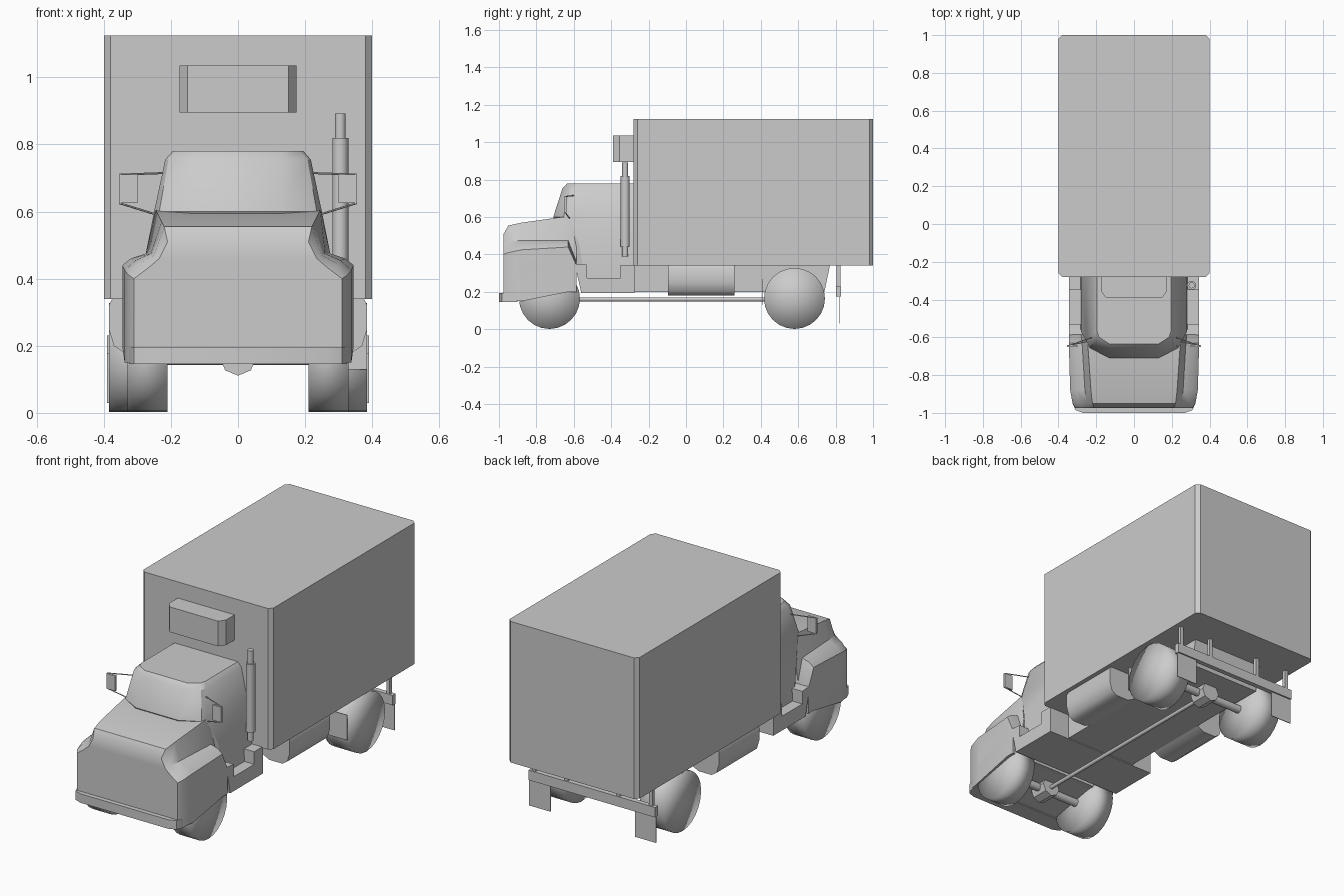
import bpy, bmesh, math
from mathutils import Vector

cube = bpy.data.objects.get("Cube")
if cube:
    bpy.data.objects.remove(cube, do_unlink=True)

# One flat paint for the whole truck
grey = bpy.data.materials.new("light_grey")
grey.use_nodes = True
colour = (0.6, 0.6, 0.6, 1)
grey.diffuse_color = colour
grey.node_tree.nodes["Principled BSDF"].inputs["Base Color"].default_value = colour


def finish(name, bm, smooth=None, bevel=0, segments=2):
    bmesh.ops.recalc_face_normals(bm, faces=bm.faces)
    mesh = bpy.data.meshes.new(name)
    bm.to_mesh(mesh)
    bm.free()
    mesh.materials.append(grey)
    ob = bpy.data.objects.new(name, mesh)
    bpy.context.collection.objects.link(ob)
    if bevel:
        mod = ob.modifiers.new("round", "BEVEL")
        mod.width, mod.segments = bevel, segments
        mod.limit_method = "ANGLE"
    if smooth:
        bpy.ops.object.select_all(action="DESELECT")
        bpy.context.view_layer.objects.active = ob
        ob.select_set(True)
        bpy.ops.object.shade_smooth_by_angle(angle=math.radians(smooth))
    return ob


def box(name, x, y, z, **kw):
    """Box from three (low, high) ranges."""
    bm = bmesh.new()
    bmesh.ops.create_cube(bm, size=1)
    for v in bm.verts:
        v.co = [(a + b) / 2 + c * (b - a) for (a, b), c in zip((x, y, z), v.co)]
    return finish(name, bm, **kw)


def loft(name, rings, **kw):
    """Closed solid through rings that all have the same point count."""
    bm = bmesh.new()
    rows = [[bm.verts.new(p) for p in ring] for ring in rings]
    n = len(rows[0])
    for a, b in zip(rows, rows[1:]):
        for i in range(n):
            j = (i + 1) % n
            bm.faces.new((a[i], a[j], b[j], b[i]))
    bm.faces.new(rows[0])
    bm.faces.new(rows[-1])
    return finish(name, bm, **kw)


def across(name, profile, x0, x1, **kw):
    """Side profile (y, z) extruded across x."""
    return loft(name, [[(x, y, z) for y, z in profile] for x in (x0, x1)], **kw)


def upright(name, outline, z0, z1, **kw):
    """Plan outline (x, y), mirrored to -x, extruded up z."""
    full = outline + [(-x, y) for x, y in reversed(outline)]
    return loft(name, [[(x, y, z) for x, y in full] for z in (z0, z1)], **kw)


def rod(name, start, end, radius, sides=12, smooth=40, radius_end=None):
    a, b = Vector(start), Vector(end)
    bm = bmesh.new()
    bmesh.ops.create_cone(bm, cap_ends=True, cap_tris=True, segments=sides, radius1=radius,
                          radius2=radius if radius_end is None else radius_end,
                          depth=(b - a).length)
    turn = (b - a).to_track_quat("Z", "Y")
    for v in bm.verts:
        v.co = turn @ v.co + (a + b) / 2
    return finish(name, bm, smooth=smooth)


FRONT_AXLE, REAR_AXLE, HUB = -0.73, 0.58, 0.165

# Cargo box with chamfered upright corners
upright("cargo_box", [(0.38, -0.28), (0.4, -0.26), (0.4, 0.98), (0.38, 1.0)], 0.34, 1.125)
upright("cooling_unit", [(0.15, -0.39), (0.175, -0.355), (0.175, -0.27)], 0.895, 1.035)

# Hood and fenders, lofted from nose to door
hood_sections = {
    -0.975: [(0.31, 0.15), (0.31, 0.40), (0.27, 0.43), (0.235, 0.46), (0.21, 0.51)],
    -0.95: [(0.325, 0.15), (0.325, 0.41), (0.295, 0.445), (0.25, 0.47), (0.22, 0.555)],
    -0.88: [(0.338, 0.15), (0.338, 0.425), (0.305, 0.455), (0.26, 0.475), (0.228, 0.57)],
    -0.63: [(0.345, 0.2), (0.345, 0.44), (0.32, 0.46), (0.275, 0.475), (0.245, 0.605)],
    -0.585: [(0.345, 0.2), (0.345, 0.34), (0.32, 0.35), (0.28, 0.36), (0.245, 0.605)],
}
hood = loft("hood", [[(x, y, z) for x, z in half] + [(-x, y, z) for x, z in reversed(half)]
                     for y, half in hood_sections.items()], smooth=35)
arch = rod("wheel_arch_cutter", (-0.5, FRONT_AXLE, HUB), (0.5, FRONT_AXLE, HUB), 0.172, 32)
arch.hide_render = True
arch.hide_viewport = True
cut = hood.modifiers.new("wheel_arch", "BOOLEAN")
cut.operation, cut.object, cut.solver = "DIFFERENCE", arch, "EXACT"

# Cab, lofted upward: height, half width, corner x, corner y, middle y
cab_rings = []
for z, wide, corner, side_y, front_y in [
        (0.25, 0.285, 0.27, -0.57, -0.57), (0.45, 0.28, 0.26, -0.6, -0.61),
        (0.6, 0.25, 0.235, -0.655, -0.71), (0.755, 0.217, 0.207, -0.62, -0.66),
        (0.78, 0.195, 0.185, -0.6, -0.635)]:
    half = [(0.13, front_y), (corner, side_y), (wide, side_y + 0.03), (wide, -0.275)]
    cab_rings.append([(x, y, z) for x, y in half + [(-x, y) for x, y in reversed(half)]])
loft("cab", cab_rings, smooth=30)

# Bumper and stepped sills
upright("front_bumper", [(0.27, -1.0), (0.31, -0.985), (0.325, -0.95), (0.325, -0.9)],
        0.145, 0.195, smooth=40)
across("cab_steps", [(-0.56, 0.195), (-0.595, 0.35), (-0.53, 0.345), (-0.53, 0.275),
                     (-0.35, 0.275), (-0.35, 0.345), (-0.275, 0.345), (-0.275, 0.195)],
       -0.345, 0.345)

# Chassis and running gear
across("chassis", [(-0.3, 0.2), (-0.3, 0.345), (0.77, 0.345), (0.74, 0.2)], -0.22, 0.22)
rod("drive_shaft", (0, FRONT_AXLE, 0.16), (0, REAR_AXLE, 0.16), 0.011)
for label, y, inner, outer in [("front", FRONT_AXLE, 0.21, 0.33), ("rear", REAR_AXLE, 0.235, 0.385)]:
    rod(label + "_axle", (-inner, y, HUB), (inner, y, HUB), 0.022)
    rod(label + "_differential", (0, y - 0.05, HUB), (0, y + 0.05, HUB), 0.054, 8)
    for side, s in (("left", 1), ("right", -1)):
        rod(f"{label}_{side}_wheel", (s * inner, y, HUB), (s * outer, y, HUB), 0.163, 24, 180)

# Parts repeated on both sides
tank_section = [(0.22, 0.34), (0.375, 0.34), (0.385, 0.32), (0.385, 0.25), (0.37, 0.2),
                (0.34, 0.18), (0.26, 0.18), (0.22, 0.2)]
for side, s in (("left", 1), ("right", -1)):
    loft(side + "_fuel_tank", [[(s * x, y, z) for x, z in tank_section] for y in (-0.095, 0.26)],
         smooth=50)
    box(side + "_mud_flap", sorted((s * 0.26, s * 0.39)), (0.818, 0.822), (0.03, 0.2))
    box(side + "_mirror", sorted((s * 0.3, s * 0.353)), (-0.652, -0.64), (0.625, 0.71))
    rod(side + "_upper_mirror_arm", (s * 0.22, -0.6, 0.715), (s * 0.353, -0.646, 0.71), 0.003, 6)
    rod(side + "_lower_mirror_arm", (s * 0.24, -0.62, 0.59), (s * 0.353, -0.646, 0.625), 0.003, 6)
    for place, x in (("outer", 0.36), ("inner", 0.16)):
        box(f"{side}_{place}_bumper_post", (s * x - 0.01, s * x + 0.01), (0.805, 0.825), (0.2, 0.345))
box("rear_bumper", (-0.39, 0.39), (0.803, 0.83), (0.175, 0.23))
box("rear_wheel_guard", (0.27, 0.385), (0.408, 0.412), (0.13, 0.27))

# Exhaust stack
rod("exhaust_muffler", (0.305, -0.325, 0.44), (0.305, -0.325, 0.82), 0.024)
rod("exhaust_pipe", (0.305, -0.325, 0.39), (0.305, -0.325, 0.893), 0.016)
